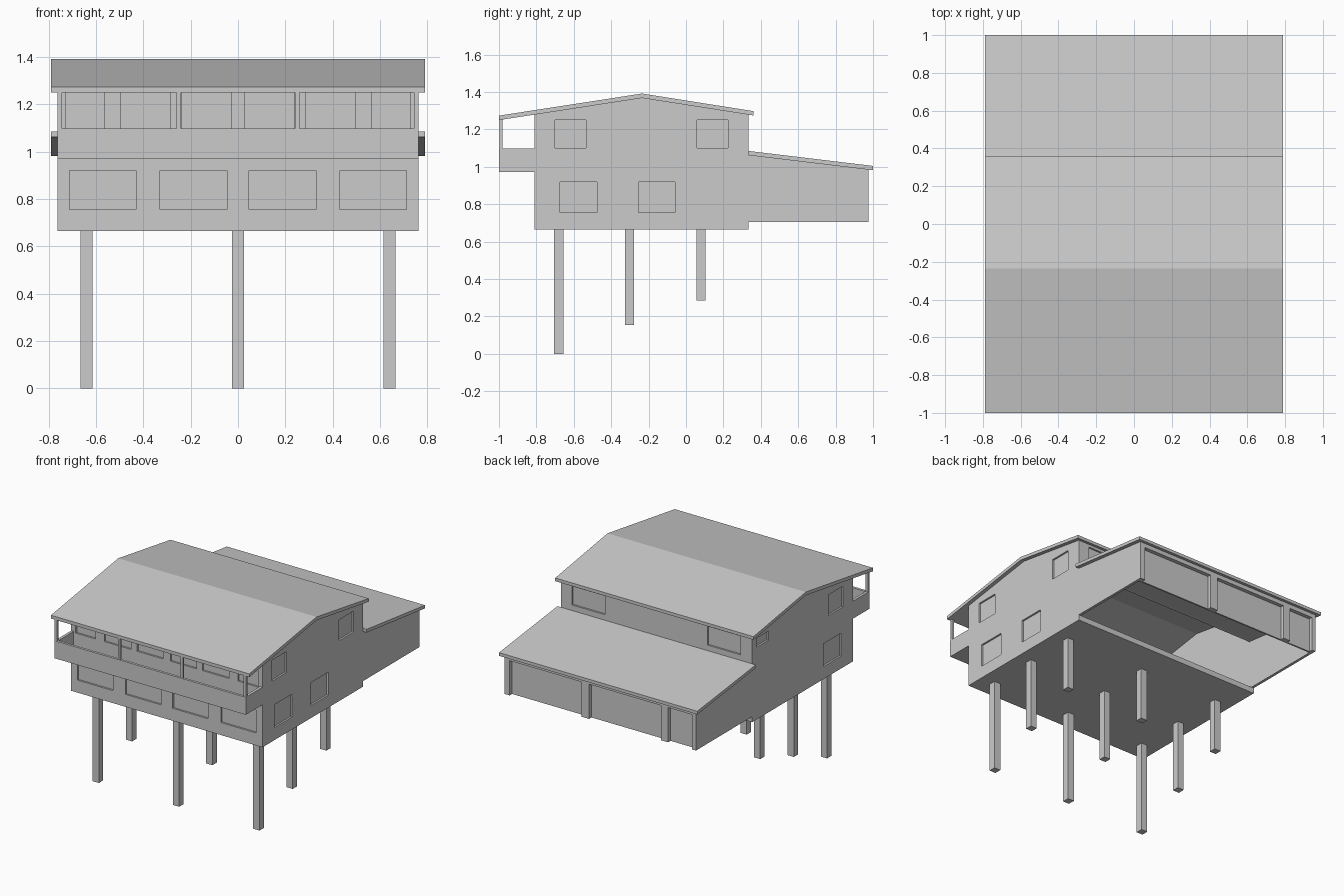
import bpy, bmesh

if "Cube" in bpy.data.objects:
    bpy.data.objects.remove(bpy.data.objects["Cube"])

W = 0.762      # half width of walls
RW = 0.79      # half width of roofs
T = 0.02       # wall thickness


def make(name, bm):
    bmesh.ops.recalc_face_normals(bm, faces=bm.faces)
    me = bpy.data.meshes.new(name)
    bm.to_mesh(me)
    bm.free()
    ob = bpy.data.objects.new(name, me)
    bpy.context.collection.objects.link(ob)
    return ob


def add_box(bm, x0, x1, y0, y1, z0, z1):
    r = bmesh.ops.create_cube(bm, size=1)
    for v in r["verts"]:
        v.co = ((x0 + x1) / 2 + v.co.x * (x1 - x0),
                (y0 + y1) / 2 + v.co.y * (y1 - y0),
                (z0 + z1) / 2 + v.co.z * (z1 - z0))


def boxes(name, items):
    bm = bmesh.new()
    for b in items:
        add_box(bm, *b)
    return make(name, bm)


def profile(name, pts, x0, x1):
    """Extrude a (y, z) outline along x."""
    bm = bmesh.new()
    f = bm.faces.new([bm.verts.new((x0, y, z)) for y, z in pts])
    r = bmesh.ops.extrude_face_region(bm, geom=[f])
    for v in r["geom"]:
        if isinstance(v, bmesh.types.BMVert):
            v.co.x = x1
    return make(name, bm)


def cut(ob, items):
    """Sink pockets for windows and doors into a wall."""
    cutter = boxes("cutter", items)
    cutter.hide_render = True
    m = ob.modifiers.new("pockets", "BOOLEAN")
    m.operation = "DIFFERENCE"
    m.solver = "EXACT"
    m.object = cutter
    bpy.context.view_layer.objects.active = ob
    bpy.ops.object.modifier_apply(modifier=m.name)
    bpy.data.objects.remove(cutter, do_unlink=True)


# Roofs
profile("main_roof", [(-1, 1.25), (-0.235, 1.368), (0.36, 1.275),
                      (0.36, 1.298), (-0.235, 1.392), (-1, 1.274)], -RW, RW)
profile("garage_roof", [(0.335, 1.062), (1, 0.982), (1, 1.005), (0.335, 1.085)], -RW, RW)

# Side walls, gable and garage in one outline
side = [(-0.81, 0.665), (0.335, 0.665), (0.335, 0.705), (0.975, 0.705), (0.975, 0.988),
        (0.335, 1.066), (0.335, 1.282), (-0.235, 1.372), (-0.81, 1.283)]
right_windows = [(-0.7, -0.535, 1.1, 1.25), (0.06, 0.225, 1.1, 1.25),
                 (-0.675, -0.475, 0.755, 0.92), (-0.255, -0.06, 0.755, 0.92)]
left_windows = [right_windows[0], right_windows[2], (0.15, 0.285, 1.185, 1.25)]
for name, s, wins in (("right", 1, right_windows), ("left", -1, left_windows)):
    xs = sorted((s * (W - T), s * W))
    cx = sorted((s * (W - 0.013), s * (W + 0.05)))
    wall = profile(name + "_wall", side, *xs)
    cut(wall, [(*cx, *w) for w in wins])

# Front wall with lower windows and balcony windows
I = W - T
front = boxes("front_wall", [(-I, I, -0.81, -0.79, 0.665, 1.284)])
front_cuts = []
for s in (-1, 1):
    for a, b, z0, z1 in ((0.047, 0.33, 0.755, 0.92), (0.43, 0.712, 0.755, 0.92),
                         (0.03, 0.236, 1.09, 1.25), (0.285, 0.497, 1.09, 1.25),
                         (0.567, 0.726, 1.09, 1.25)):
        x = sorted((s * a, s * b))
        front_cuts.append((*x, -0.9, -0.797, z0, z1))
cut(front, front_cuts)

# Rear wall above the garage roof
rear = boxes("rear_upper_wall", [(-I, I, 0.315, 0.335, 1.062, 1.28)])
cut(rear, [(a, b, 0.322, 0.4, 1.125, 1.26) for a, b in ((-0.67, -0.405), (0.41, 0.675))])

# House floor (the garage stays open underneath)
boxes("house_floor", [(-I, I, -0.79, 0.335, 0.665, 0.705)])

# Garage rear wall with two wide doors and a side door
garage = boxes("garage_rear_wall", [(-I, I, 0.935, 0.975, 0.705, 0.987)])
cut(garage, [(a, b, 0.947, 1.05, 0.65, 0.955)
             for a, b in ((0.15, 0.722), (-0.485, 0.09), (-0.732, -0.54))])

# Balcony floor, parapets and posts
boxes("balcony_floor", [(-I, I, -0.985, -0.81, 0.972, 0.995)])
boxes("balcony_front_rail", [(-W, W, -1, -0.982, 0.972, 1.098)])
boxes("balcony_side_rails", [(-W, -I, -0.982, -0.81, 0.972, 1.098),
                             (I, W, -0.982, -0.81, 0.972, 1.098)])
boxes("balcony_posts", [(x - 0.009, x + 0.009, -0.998, -0.982, 1.098, 1.256)
                        for x in (-0.753, -0.25, 0.25, 0.753)])

# Stilts stepping up the slope
for y, z in ((-0.68, 0), (-0.302, 0.155), (0.08, 0.285)):
    for x in (-0.64, 0, 0.64):
        boxes("stilt", [(x - 0.025, x + 0.025, y - 0.025, y + 0.025, z, 0.667)])
